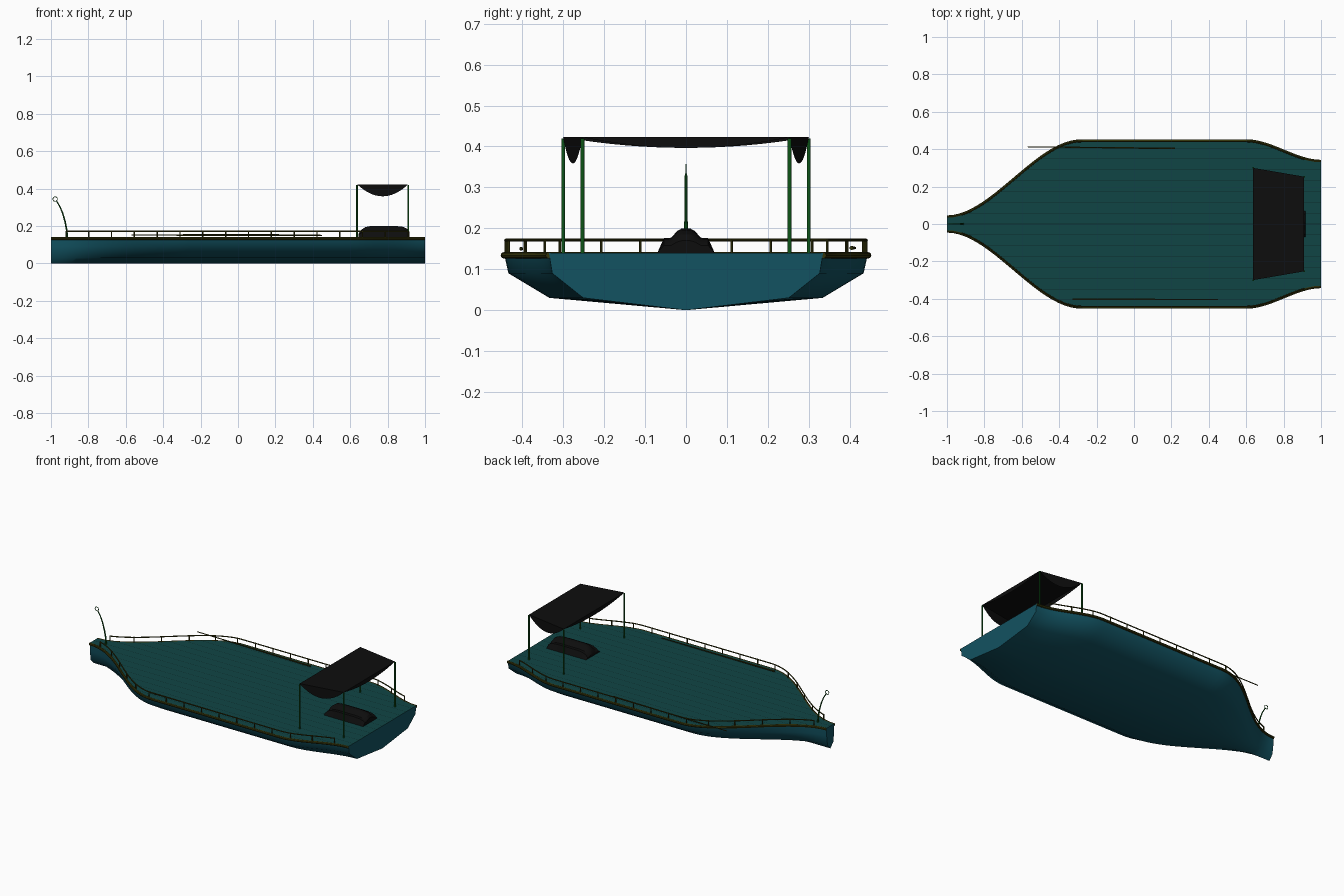
import bpy, bmesh, math
from mathutils import Vector

if "Cube" in bpy.data.objects:
    bpy.data.objects.remove(bpy.data.objects["Cube"])


def material(name, r, g, b):
    m = bpy.data.materials.new(name)
    m.diffuse_color = (r, g, b, 1)
    m.use_nodes = True
    m.node_tree.nodes["Principled BSDF"].inputs["Base Color"].default_value = m.diffuse_color
    return m


TEAL = material("hull_teal", 0.006, 0.085, 0.12)
DECK = material("deck_teal", 0.005, 0.06, 0.06)
OLIVE = material("olive_wood", 0.035, 0.035, 0.003)
GREEN = material("post_green", 0.004, 0.09, 0.008)
BLACK = material("black", 0.004, 0.004, 0.004)
SEAM = material("seam_dark", 0.003, 0.025, 0.025)


def mesh(name, verts, faces, mat, angle=None):
    me = bpy.data.meshes.new(name)
    me.from_pydata(verts, [], faces)
    ob = bpy.data.objects.new(name, me)
    bpy.context.collection.objects.link(ob)
    bm = bmesh.new()
    bm.from_mesh(me)
    bmesh.ops.recalc_face_normals(bm, faces=bm.faces)
    bm.to_mesh(me)
    bm.free()
    me.materials.append(mat)
    if angle:
        bpy.context.view_layer.objects.active = ob
        ob.select_set(True)
        bpy.ops.object.shade_smooth_by_angle(angle=math.radians(angle))
        ob.select_set(False)
    return ob


def loft(name, rings, mat, closed=True, caps=True, angle=40):
    n = len(rings[0])
    verts = [p for r in rings for p in r]
    faces = [(i * n + j, i * n + (j + 1) % n, (i + 1) * n + (j + 1) % n, (i + 1) * n + j)
             for i in range(len(rings) - 1) for j in range(n if closed else n - 1)]
    if caps:
        faces += [tuple(range(n)), tuple(range((len(rings) - 1) * n, len(rings) * n))]
    return mesh(name, verts, faces, mat, angle)


def tube(name, pts, r, mat, sides=8, r_end=None):
    pts = [Vector(p) for p in pts]
    rings = []
    for i, p in enumerate(pts):
        t = (pts[min(i + 1, len(pts) - 1)] - pts[max(i - 1, 0)]).normalized()
        u = t.cross(Vector((0, 1, 0)) if abs(t.y) < 0.9 else Vector((0, 0, 1))).normalized()
        v = t.cross(u)
        rad = r + ((r_end or r) - r) * i / (len(pts) - 1)
        rings.append([p + rad * (u * math.cos(a) + v * math.sin(a))
                      for a in (2 * math.pi * k / sides for k in range(sides))])
    return loft(name, rings, mat)


def ease(t):
    t = max(0, min(1, t))
    return t * t * (3 - 2 * t)


def half_width(x):
    return 0.038 + 0.407 * ease((x + 1) / 0.72) - 0.11 * ease((x - 0.6) / 0.4)


# hull: one hard-chine section scaled along the plan outline
xs = [-1 + 2 * i / 60 for i in range(61)]
half = [(1, 0.14), (0.975, 0.09), (0.75, 0.03)]
section = half + [(0, 0)] + [(-a, z) for a, z in reversed(half)]
loft("hull", [[(x, a * half_width(x), z) for a, z in section] for x in xs],
     TEAL, closed=False, angle=60)

# deck and its plank seams
loft("deck", [[(x, -half_width(x), 0.14), (x, half_width(x), 0.14)] for x in xs],
     DECK, closed=False, caps=False, angle=None)
sv, sf = [], []
for k in range(-7, 8):
    y = k * 0.058
    inside = [-1 + i / 200 for i in range(401) if half_width(-1 + i / 200) > abs(y) + 0.005]
    x0, x1 = inside[0], inside[-1]
    b = len(sv)
    sv += [(x0, y - 0.0015, 0.1408), (x1, y - 0.0015, 0.1408),
           (x1, y + 0.0015, 0.1408), (x0, y + 0.0015, 0.1408)]
    sf.append((b, b + 1, b + 2, b + 3))
mesh("deck_seams", sv, sf, SEAM)

# gunwales, handrails and stanchions on both sides
for s, side in ((1, "left"), (-1, "right")):
    tube("gunwale_" + side, [(x, s * half_width(x), 0.134) for x in xs], 0.008, OLIVE)
    rail = [-0.92 + 1.83 * i / 50 for i in range(51)]
    tube("handrail_" + side, [(x, s * (half_width(x) - 0.004), 0.171) for x in rail], 0.0035, OLIVE)
    for i in range(16):
        x = -0.92 + 1.83 * i / 15
        y = s * (half_width(x) - 0.004)
        tube(f"stanchion_{side}_{i}", [(x, y, 0.135), (x, y, 0.174)], 0.0035, OLIVE, 6)

# long poles lying along the deck edges
tube("pole_left", [(-0.57, 0.413, 0.152), (0.22, 0.404, 0.152)], 0.003, OLIVE, 6, 0.005)
tube("pole_right", [(-0.33, -0.403, 0.15), (0.45, -0.403, 0.15)], 0.005, OLIVE, 6, 0.003)

# canopy posts
corners = [(0.637, -0.3), (0.91, -0.253), (0.91, 0.253), (0.637, 0.3)]
for i, (x, y) in enumerate(corners):
    tube(f"canopy_post_{i}", [(x, y, 0.14), (x, y, 0.419)], 0.005, GREEN, 10)

# canopy sheet with curved drapes on every edge
mesh("canopy_top", [(x, y, 0.423) for x, y in corners], [(0, 1, 2, 3)], BLACK)
for i in range(4):
    a, b = Vector(corners[i]), Vector(corners[(i + 1) % 4])
    depth = 0.064 if i % 2 == 0 else 0.026
    rings = []
    for k in range(17):
        t = k / 16
        p = a.lerp(b, t)
        rings.append([(p.x, p.y, 0.423), (p.x, p.y, 0.4225 - depth * 4 * t * (1 - t))])
    loft(f"canopy_drape_{i}", rings, BLACK, closed=False, caps=False)

# engine cover: stepped base with a domed top
hood = [(0.07, 0), (0.054, 0.036), (0.036, 0.037), (0.022, 0.053), (0.01, 0.06)]
hood += [(-y, z) for y, z in reversed(hood)]
stations = [(0.643, 0.25), (0.655, 0.6), (0.68, 0.9), (0.71, 1), (0.84, 1),
            (0.88, 0.93), (0.905, 0.75), (0.916, 0.5)]
loft("engine_cover", [[(x, y, 0.14 + z * f) for y, z in hood] for x, f in stations], BLACK, angle=30)

# curved bow staff with a ring at its tip
staff = [(-0.913, 0, 0.135), (-0.916, 0, 0.18), (-0.925, 0, 0.225),
         (-0.938, 0, 0.27), (-0.953, 0, 0.305), (-0.97, 0, 0.333)]
tube("bow_staff", staff, 0.005, GREEN, 8, 0.003)
bpy.ops.mesh.primitive_torus_add(location=(-0.978, 0, 0.344), rotation=(math.pi / 2, 0, 0),
                                 major_radius=0.012, minor_radius=0.002,
                                 major_segments=20, minor_segments=6)
ring = bpy.context.object
ring.name = "staff_ring"
ring.data.materials.append(GREEN)
